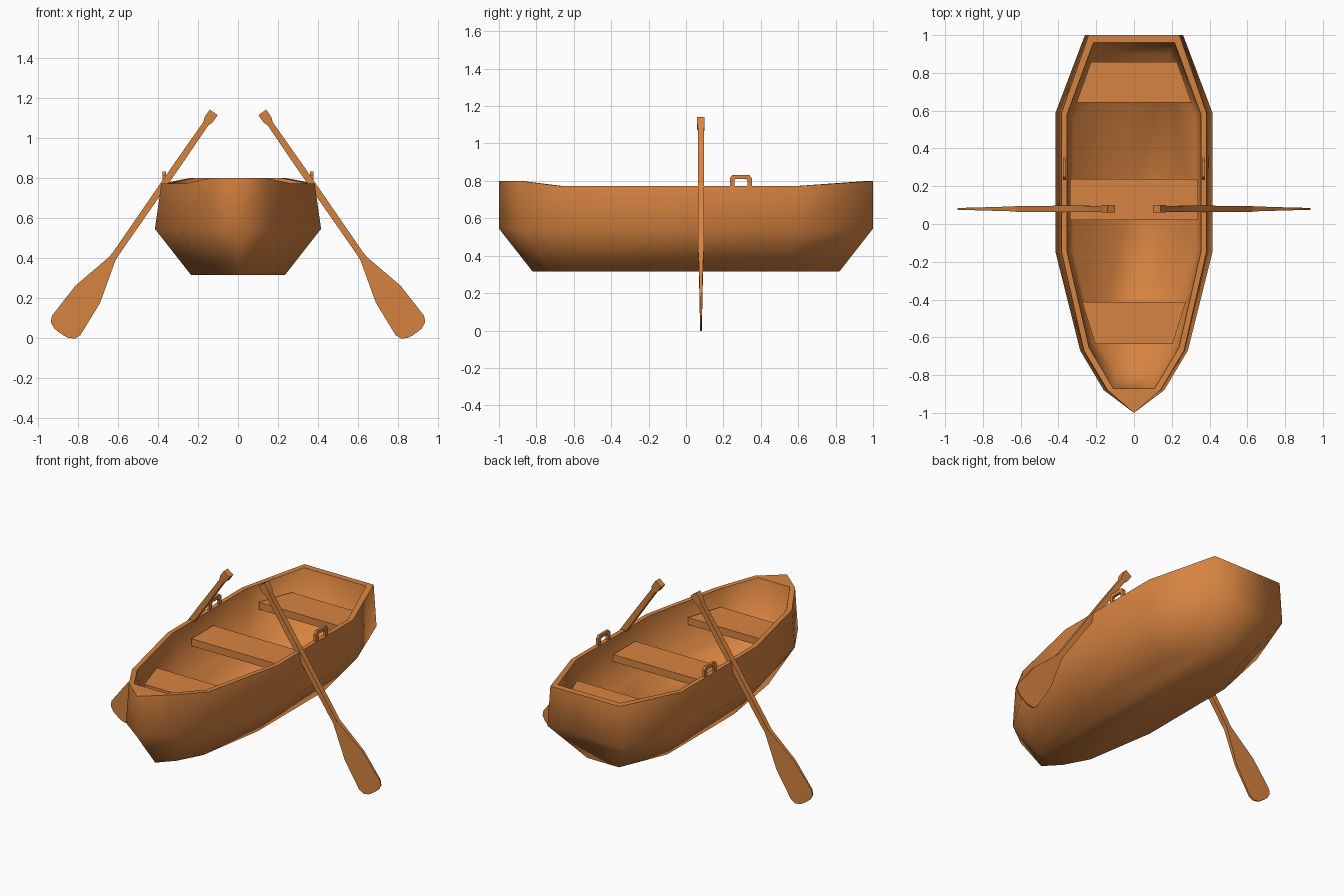
import bpy, bmesh, math
from mathutils import Vector

if "Cube" in bpy.data.objects:
    bpy.data.objects.remove(bpy.data.objects["Cube"])

wood = bpy.data.materials.new("warm_wood")
wood.diffuse_color = (0.68, 0.23, 0.052, 1)
wood.use_nodes = True
wood.node_tree.nodes["Principled BSDF"].inputs["Base Color"].default_value = wood.diffuse_color


def make(name, bm, smooth=None):
    bmesh.ops.recalc_face_normals(bm, faces=bm.faces)
    me = bpy.data.meshes.new(name)
    bm.to_mesh(me)
    bm.free()
    ob = bpy.data.objects.new(name, me)
    bpy.context.collection.objects.link(ob)
    me.materials.append(wood)
    if smooth:
        bpy.ops.object.select_all(action='DESELECT')
        ob.select_set(True)
        bpy.context.view_layer.objects.active = ob
        bpy.ops.object.shade_smooth_by_angle(angle=math.radians(smooth))
    return ob


def loft(bm, rings):
    """Skin closed rings of equal length and cap both ends."""
    vs = [[bm.verts.new(p) for p in r] for r in rings]
    n = len(vs[0])
    for a, b in zip(vs, vs[1:]):
        for i in range(n):
            j = (i + 1) % n
            bm.faces.new((a[i], a[j], b[j], b[i]))
    bm.faces.new(vs[0][::-1])
    bm.faces.new(vs[-1])


def plan(half, z):
    """Mirror a half outline (bow to stern); z is one height or one per point."""
    zs = z if isinstance(z, tuple) else (z,) * len(half)
    right = [(x, y, h) for (x, y), h in zip(half, zs)]
    return right + [(-x, y, h) for x, y, h in right[:0:-1]]


# Hull: outside from keel to rim, then down the inside to a broad flat floor
rim_z = (0.799, 0.799, 0.772, 0.772, 0.772, 0.799)
bm = bmesh.new()
loft(bm, [
    plan([(0, -.82), (.085, -.73), (.165, -.58), (.235, -.14), (.235, .52), (.11, .82)], .315),
    plan([(0, -1), (.16, -.88), (.285, -.67), (.415, -.15), (.415, .59), (.26, 1)], .545),
    plan([(0, -1), (.14, -.88), (.265, -.67), (.383, -.15), (.383, .59), (.24, 1)], rim_z),
    plan([(0, -.87), (.11, -.87), (.238, -.655), (.355, -.145), (.355, .58), (.215, .96)], rim_z),
    plan([(0, -.80), (.09, -.79), (.205, -.62), (.322, -.14), (.322, .56), (.185, .90)], .455),
])
for e in bm.edges:                      # crisp rim
    if min(v.co.z for v in e.verts) > .76:
        e.smooth = False
make("hull", bm, 110)

# Seats: planks that taper with the hull
for name, y0, y1, w0, w1 in (("front_seat", -.635, -.412, .205, .275),
                             ("middle_seat", .02, .238, .338, .338),
                             ("back_seat", .642, .857, .305, .228)):
    bm = bmesh.new()
    loft(bm, [[(-w0, y0, z), (w0, y0, z), (w1, y1, z), (-w1, y1, z)] for z in (.635, .68)])
    make(name, bm)

# Oarlocks: square-section arches standing on the rim
arch = [(.234, .762), (.234, .815), (.248, .831), (.338, .831), (.352, .815), (.352, .762)]
hole = [(.258, .762), (.258, .801), (.264, .809), (.322, .809), (.328, .801), (.328, .762)]
for side, s in (("left", -1), ("right", 1)):
    bm = bmesh.new()
    loft(bm, [[(s * .36, *o), (s * .376, *o), (s * .376, *i), (s * .36, *i)]
              for o, i in zip(arch, hole)])
    make(side + "_oarlock", bm)

# Oars: positions run along the axis from the grip to the blade tip
OAR_Y = .08
start, along = Vector((.13, OAR_Y, 1.115)), Vector((.569, 0, -.822))
across, thick = Vector((.822, 0, .569)), Vector((0, 1, 0))


def section(t, w, d, s):
    """Rectangular ring at distance t, half width w and half depth d."""
    ring = []
    for a, b in ((1, 1), (-1, 1), (-1, -1), (1, -1)):
        p = start + along * t + across * (a * w) + thick * (b * d)
        ring.append((s * p.x, p.y, p.z))
    return ring


for side, s in (("left", -1), ("right", 1)):
    # square shaft with a thicker grip, running into the blade
    bm = bmesh.new()
    loft(bm, [section(t, w, d, s) for t, w, d in
              ((-.015, .024, .02), (.03, .024, .02), (.055, .015, .016), (.30, .017, .017),
               (.84, .016, .016), (.90, .012, .011))])
    make(side + "_oar_shaft", bm, 35)
    # flat blade, thinning towards the tip
    bm = bmesh.new()
    loft(bm, [section(t, w, d, s) for t, w, d in
              ((.83, .015, .014), (.875, .018, .013), (1.09, .075, .008), (1.28, .086, .005),
               (1.31, .073, .004), (1.326, .042, .004), (1.329, .020, .004))])
    make(side + "_oar_blade", bm, 35)
